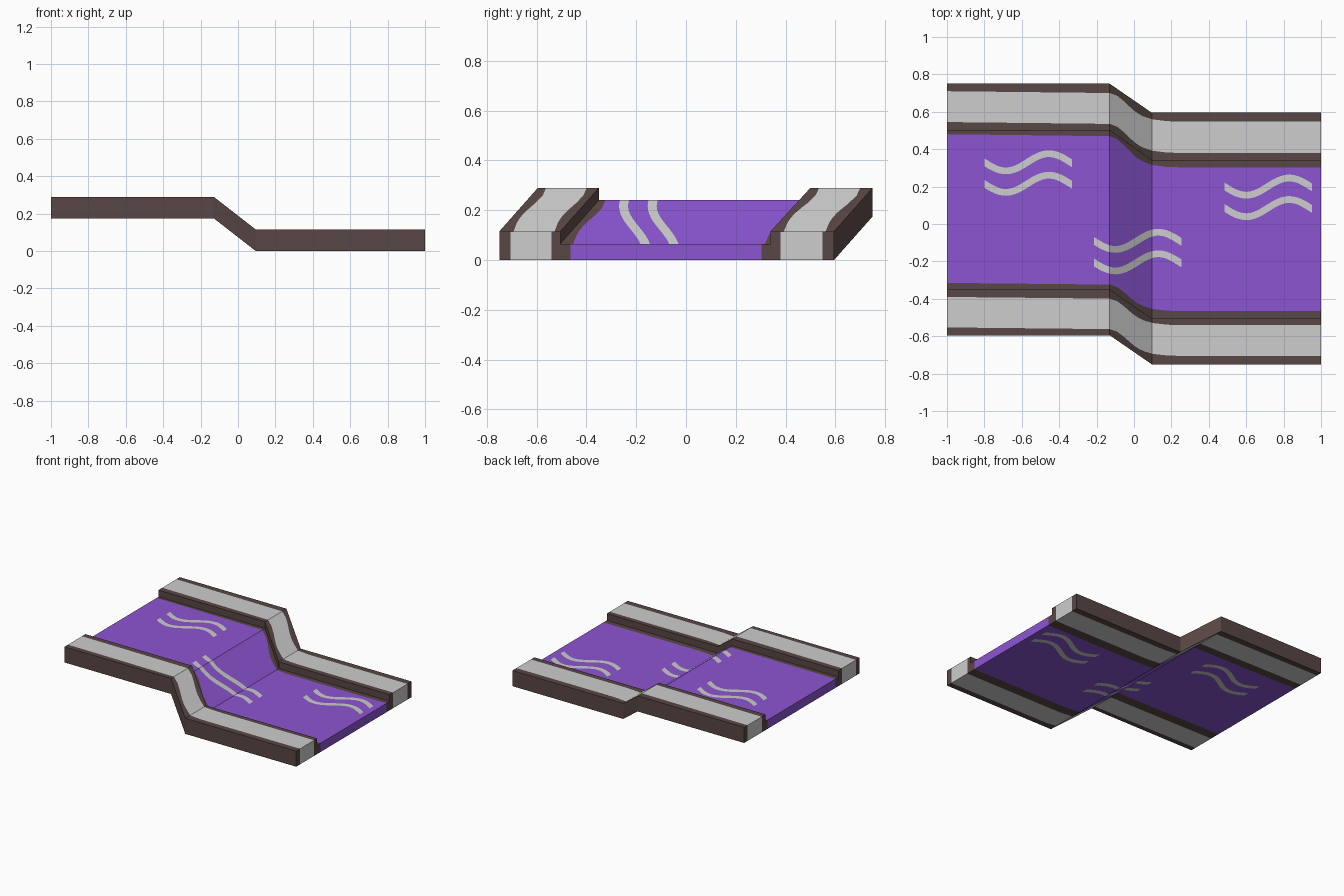
import bpy, bmesh, math

if "Cube" in bpy.data.objects:
    bpy.data.objects.remove(bpy.data.objects["Cube"])

K0, K1, DROP = -0.13, 0.095, 0.175        # ramp start, ramp end, height of the step


def material(name, rgb):
    m = bpy.data.materials.new(name)
    m.diffuse_color = (*rgb, 1)
    m.use_nodes = True
    m.node_tree.nodes["Principled BSDF"].inputs["Base Color"].default_value = m.diffuse_color
    return m


MATS = [material("dark brown", (0.098, 0.063, 0.058)),
        material("light grey", (0.61, 0.61, 0.62)),
        material("purple", (0.262, 0.091, 0.645))]
DARK, GREY, PURPLE = range(3)


# Progress along the step: straight for the geometry, eased for the colour bands
def ramp(x):
    return min(1, max(0, (x - K0) / (K1 - K0)))


EASE = [(-1, 0), (-0.13, 0.06), (-0.09, 0.15), (-0.05, 0.35), (-0.025, 0.50), (0, 0.64),
        (0.025, 0.75), (0.05, 0.83), (0.10, 0.93), (0.18, 0.99), (0.25, 1), (1, 1)]


def lerp_table(table, x):
    for (xa, ya), (xb, yb) in zip(table, table[1:]):
        if x <= xb:
            return ya + (yb - ya) * max(0, x - xa) / (xb - xa)
    return table[-1][1]


def straight(a, b):
    return lambda x: a + (b - a) * ramp(x)


def eased(a, b):
    return lambda x: a + (b - a) * lerp_table(EASE, x)


# Painted ripples: three wave pairs along the bed, as (start x, middle y)
WAVES = [(-0.80, 0.33), (-0.215, -0.09), (0.485, 0.20)]
LENGTH, PERIOD, AMP, HALF, SEGS = 0.468, 0.46, 0.046, 0.018, 24
wave_table = []
for wx, wy in WAVES:
    for i in range(SEGS + 1):
        u = LENGTH * i / SEGS
        wave_table.append((wx + u, wy - AMP * math.sin(math.tau * u / PERIOD)))


def in_wave(x):
    return any(wx < x < wx + LENGTH for wx, _ in WAVES)


def ripple(shift, side):
    def f(x):
        slope = 0
        for wx, _ in WAVES:
            if wx - 1e-4 <= x <= wx + LENGTH + 1e-4:
                slope = AMP * math.tau / PERIOD * math.cos(math.tau * (x - wx) / PERIOD)
        return lerp_table(wave_table, x) + shift + side * HALF * math.hypot(1, slope)
    return f


RAMP_X = {K0, K1} | {x for x, _ in EASE}
BED_X = RAMP_X | {round(x, 4) for x, _ in wave_table}


def swept_part(name, xs, columns, colours, thick):
    """Sweep a slab along x; each strip between two columns has its own colour."""
    bm = bmesh.new()
    xs = sorted(xs)
    top, bot = [], []
    for x in xs:
        z = DROP * (1 - ramp(x))
        top.append([bm.verts.new((x, c(x), z + thick)) for c in columns])
        bot.append([bm.verts.new((x, c(x), z)) for c in columns])

    def face(colour, *vs):
        bm.faces.new(vs).material_index = colour

    n = len(columns)
    for i in range(len(xs) - 1):
        for j in range(n - 1):
            col = colours[j]
            if col == "ripple":
                col = GREY if in_wave((xs[i] + xs[i + 1]) / 2) else PURPLE
            for s in (top, bot):
                face(col, s[i][j], s[i + 1][j], s[i + 1][j + 1], s[i][j + 1])
        for j in (0, n - 1):
            face(DARK, bot[i][j], bot[i + 1][j], top[i + 1][j], top[i][j])
    for i in (0, len(xs) - 1):
        for j in range(n - 1):
            col = PURPLE if colours[j] == "ripple" else colours[j]
            face(col, bot[i][j], bot[i][j + 1], top[i][j + 1], top[i][j])
    bmesh.ops.recalc_face_normals(bm, faces=bm.faces)
    me = bpy.data.meshes.new(name)
    bm.to_mesh(me)
    bm.free()
    for m in MATS:
        me.materials.append(m)
    ob = bpy.data.objects.new(name, me)
    bpy.context.collection.objects.link(ob)
    return ob


# Banks on both sides, with a grey stripe between brown edges
front_wall, back_wall = straight(-0.35, -0.505), straight(0.50, 0.34)
swept_part("front_bank", RAMP_X,
           [straight(-0.595, -0.75), eased(-0.553, -0.705), eased(-0.39, -0.54), front_wall],
           [DARK, GREY, DARK], 0.115)
swept_part("back_bank", RAMP_X,
           [back_wall, eased(0.545, 0.38), eased(0.71, 0.548), straight(0.75, 0.595)],
           [DARK, GREY, DARK], 0.115)

# Stream bed with painted ripples
swept_part("stream_bed", BED_X,
           [front_wall, eased(-0.315, -0.465),
            ripple(-0.115, -1), ripple(-0.115, 1), ripple(0, -1), ripple(0, 1),
            eased(0.48, 0.303), back_wall],
           [DARK, PURPLE, "ripple", PURPLE, "ripple", PURPLE, DARK], 0.065)
